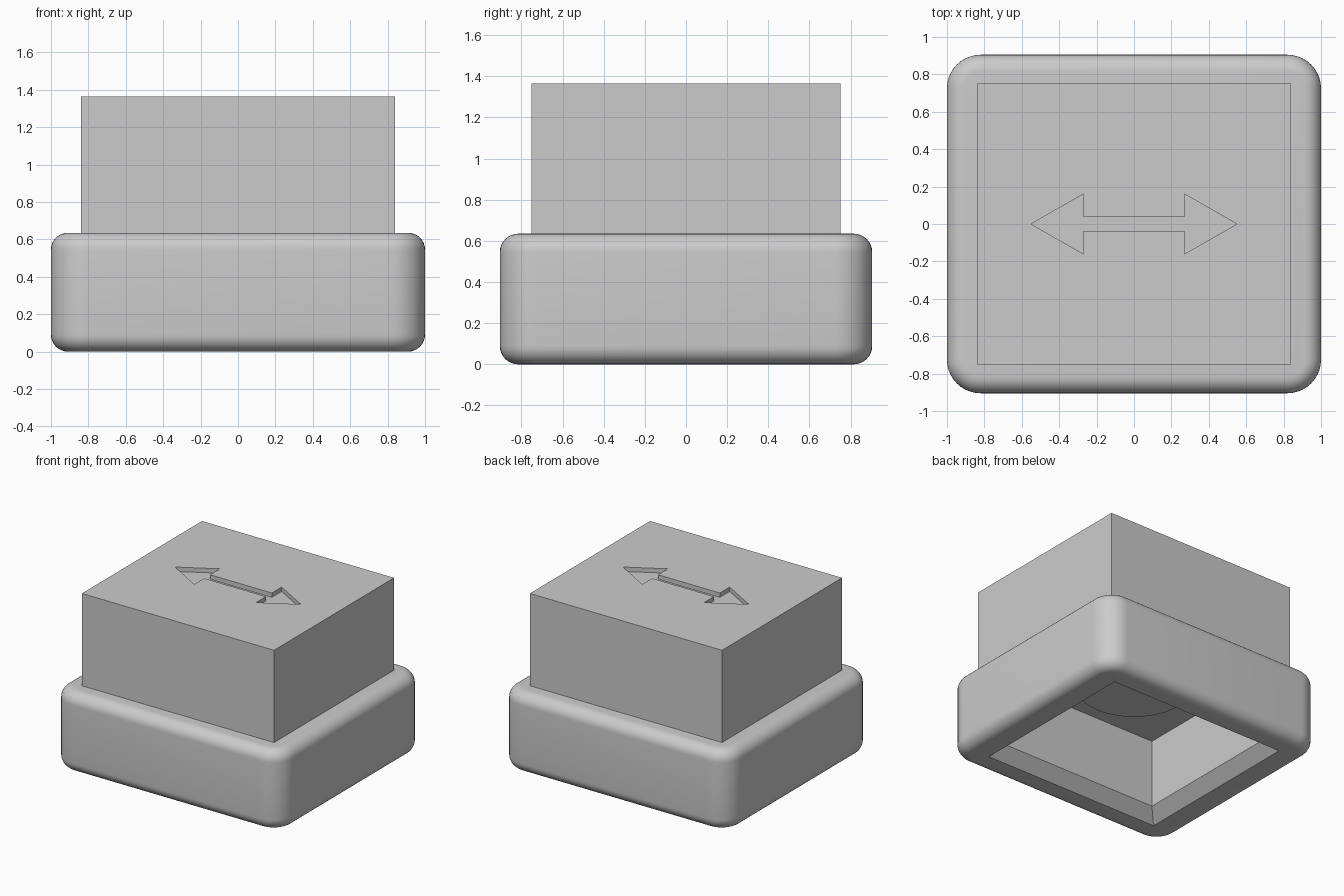
import bpy, bmesh, math

old = bpy.data.objects.get("Cube")
if old:
    bpy.data.objects.remove(old, do_unlink=True)

grey = bpy.data.materials.new("plain grey")
grey.use_nodes = True
colour = (0.6, 0.6, 0.6, 1)
grey.diffuse_color = colour
grey.node_tree.nodes["Principled BSDF"].inputs["Base Color"].default_value = colour


def outline(hx, hy, r=0, steps=10):
    """Rectangle of half sizes hx, hy, with optional rounded corners."""
    corners = [(1, 1), (-1, 1), (-1, -1), (1, -1)]
    if r == 0:
        return [(sx * hx, sy * hy) for sx, sy in corners]
    points = []
    for quarter, (sx, sy) in enumerate(corners):
        for i in range(steps + 1):
            a = math.pi / 2 * (quarter + i / steps)
            points.append((sx * (hx - r) + r * math.cos(a),
                           sy * (hy - r) + r * math.sin(a)))
    return points


def loft(name, sections):
    """Closed solid through a list of (outline, height) sections."""
    bm = bmesh.new()
    rings = [[bm.verts.new((x, y, z)) for x, y in pts] for pts, z in sections]
    n = len(rings[0])
    for low, high in zip(rings, rings[1:]):
        for i in range(n):
            j = (i + 1) % n
            bm.faces.new((low[i], low[j], high[j], high[i]))
    bm.faces.new(rings[0][::-1])
    bm.faces.new(rings[-1])
    bmesh.ops.recalc_face_normals(bm, faces=bm.faces)
    mesh = bpy.data.meshes.new(name)
    bm.to_mesh(mesh)
    bm.free()
    mesh.materials.append(grey)
    ob = bpy.data.objects.new(name, mesh)
    bpy.context.collection.objects.link(ob)
    return ob


def activate(ob):
    bpy.ops.object.select_all(action='DESELECT')
    ob.select_set(True)
    bpy.context.view_layer.objects.active = ob


def cut(ob, cutter):
    """Subtract the cutter for good and remove it."""
    cutter.hide_render = True
    mod = ob.modifiers.new("cut", 'BOOLEAN')
    mod.operation = 'DIFFERENCE'
    mod.solver = 'EXACT'
    mod.object = cutter
    activate(ob)
    bpy.ops.object.modifier_apply(modifier=mod.name)
    bpy.data.objects.remove(cutter, do_unlink=True)


def smooth(ob):
    activate(ob)
    bpy.ops.object.shade_smooth_by_angle(angle=math.radians(30))


# Rounded base collar, filleted at top and bottom
HX, HY, TOP, CORNER, FILLET = 1.0, 0.905, 0.635, 0.18, 0.09
angles = [math.pi / 2 * i / 8 for i in range(9)]
profile = [(FILLET * (1 - math.sin(a)), FILLET * (1 - math.cos(a))) for a in angles]
profile += [(d, TOP - z) for d, z in reversed(profile)]
base = loft("base", [(outline(HX - d, HY - d, CORNER - d), z) for d, z in profile])

# Opening through the collar with a chamfered lower lip
CX, CY, LIP = 0.685, 0.615, 0.09
cut(base, loft("opening_cutter", [
    (outline(CX + 2 * LIP, CY + 2 * LIP), -LIP),
    (outline(CX, CY), LIP),
    (outline(CX, CY), 1),
]))
smooth(base)

# Upper block with an engraved double arrow
block = loft("upper_block", [(outline(0.84, 0.75), 0.63), (outline(0.84, 0.75), 1.365)])
half = [(0.27, -0.037), (0.27, -0.16), (0.55, 0), (0.27, 0.16), (0.27, 0.037)]
arrow = half + [(-x, -y) for x, y in half]
cut(block, loft("arrow_cutter", [(arrow, 1.33), (arrow, 1.5)]))

# Round boss under the block
disc = [(0.41 * math.cos(math.tau * i / 64), 0.41 * math.sin(math.tau * i / 64))
        for i in range(64)]
boss = loft("round_boss", [(disc, 0.545), (disc, 0.64)])
smooth(boss)
